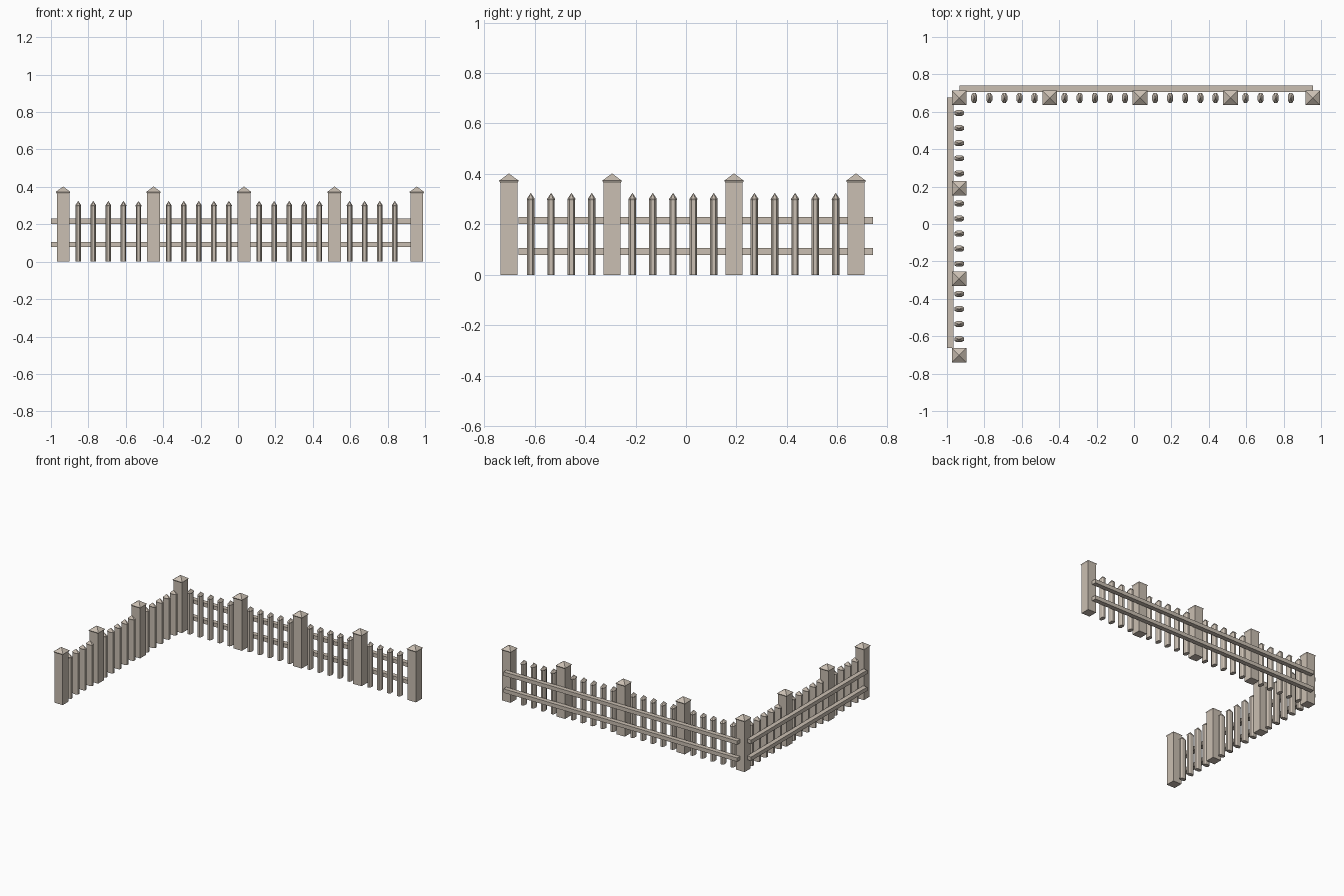
import bpy, bmesh

if "Cube" in bpy.data.objects:
    bpy.data.objects.remove(bpy.data.objects["Cube"])

wood = bpy.data.materials.new("weathered_wood")
wood.diffuse_color = (0.59, 0.52, 0.445, 1)
wood.use_nodes = True
wood.node_tree.nodes["Principled BSDF"].inputs["Base Color"].default_value = wood.diffuse_color

STEP = 0.0806          # picket spacing
CX, CY = -0.935, 0.674  # corner post centre


def finish(name, bm):
    bmesh.ops.recalc_face_normals(bm, faces=bm.faces)
    me = bpy.data.meshes.new(name)
    bm.to_mesh(me)
    bm.free()
    me.materials.append(wood)
    ob = bpy.data.objects.new(name, me)
    bpy.context.collection.objects.link(ob)
    return ob


def stake(name, outline, levels, apex, x, y):
    """Vertical prism from stacked scaled outlines (z, scale), ending in a point."""
    bm = bmesh.new()
    rings = [[bm.verts.new((x + px * s, y + py * s, z)) for px, py in outline]
             for z, s in levels]
    n = len(outline)
    bm.faces.new(rings[0])
    for a, b in zip(rings, rings[1:]):
        for i in range(n):
            j = (i + 1) % n
            bm.faces.new((a[i], a[j], b[j], b[i]))
    tip = bm.verts.new((x, y, apex))
    for i in range(n):
        bm.faces.new((rings[-1][i], rings[-1][(i + 1) % n], tip))
    return finish(name, bm)


def rail(name, x0, x1, y0, y1, z0, z1):
    bm = bmesh.new()
    bmesh.ops.create_cube(bm, size=1)
    for v in bm.verts:
        v.co = ((x0 + x1) / 2 + v.co.x * (x1 - x0),
                (y0 + y1) / 2 + v.co.y * (y1 - y0),
                (z0 + z1) / 2 + v.co.z * (z1 - z0))
    return finish(name, bm)


def post(x, y):
    square = [(-1, -1), (1, -1), (1, 1), (-1, 1)]
    stake("post", square, [(0, 0.034), (0.364, 0.034), (0.373, 0.039)], 0.402, x, y)


def picket(x, y, along_x):
    # chamfered section, narrow along the fence and deep across it
    w, d, cw, cd = 0.0145, 0.0235, 0.0075, 0.012
    sec = [(-cw, -d), (cw, -d), (w, -cd), (w, cd),
           (cw, d), (-cw, d), (-w, cd), (-w, -cd)]
    if not along_x:
        sec = [(-b, a) for a, b in sec]
    stake("picket", sec, [(0, 1), (0.295, 1), (0.301, 1.1)], 0.325, x, y)


# back run: posts every sixth step, pickets between
for i in range(23):
    x = CX + i * STEP
    post(x, CY) if i % 6 == 0 else picket(x, CY, True)
post(0.956, CY)

# left run
for i in range(1, 17):
    y = CY - i * STEP
    post(CX, y) if i % 6 == 0 else picket(CX, y, False)
post(CX, -0.702)

# horizontal rails on the outer side of both runs
for level, z0, z1 in (("lower", 0.078, 0.106), ("upper", 0.202, 0.23)):
    rail(level + "_back_rail", -0.932, 0.956, 0.707, 0.741, z0, z1)
    rail(level + "_left_rail", -1.0, -0.966, -0.664, 0.676, z0, z1)
